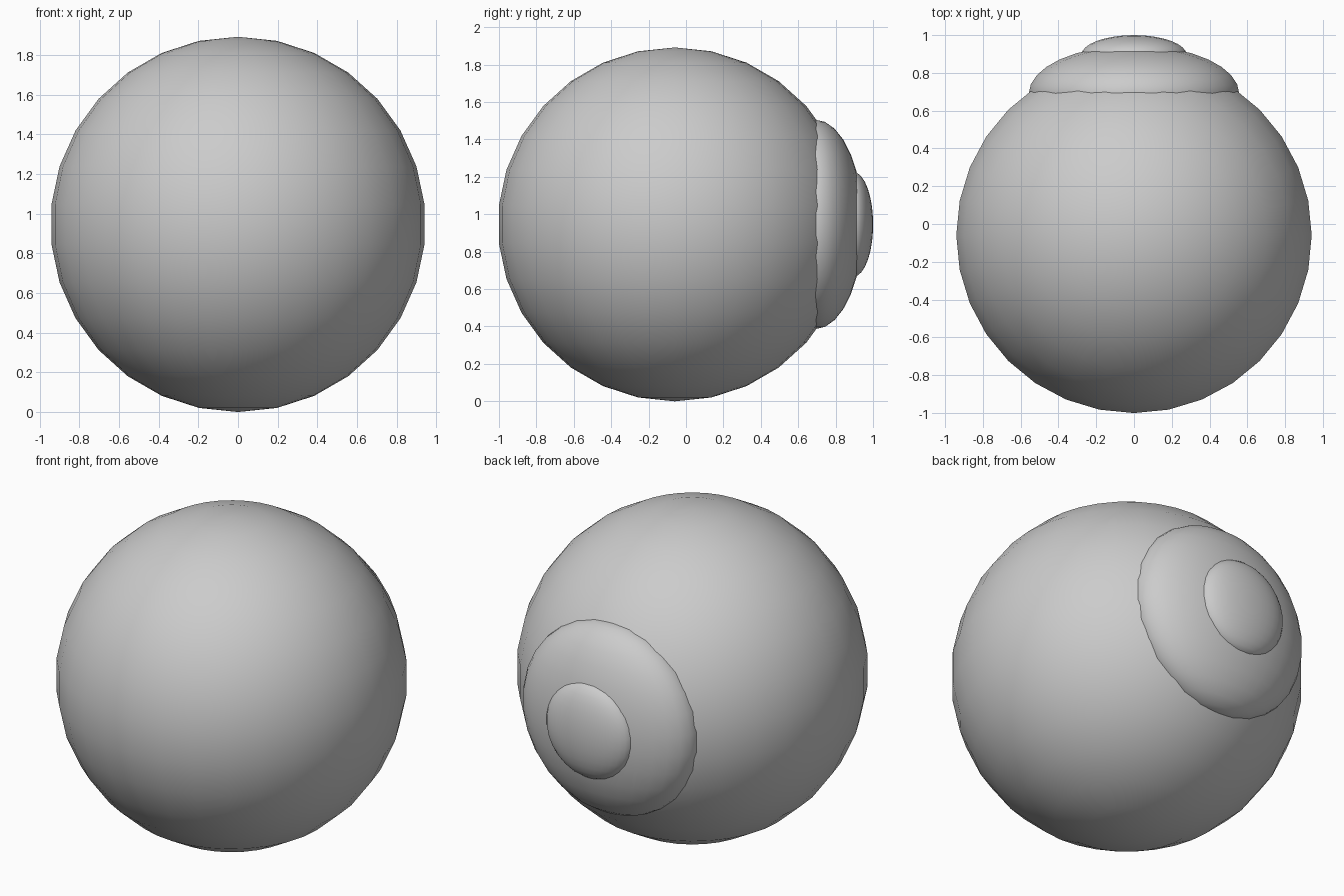
import bpy

if "Cube" in bpy.data.objects:
    bpy.data.objects.remove(bpy.data.objects["Cube"])


def ball(name, y, radius, depth):
    """Smooth sphere, squashed along y to the given half depth."""
    bpy.ops.mesh.primitive_uv_sphere_add(segments=32, ring_count=15, radius=1,
                                         location=(0, y, 0.946))
    ob = bpy.context.object
    ob.name = name
    ob.scale = (radius, depth, radius)
    bpy.ops.object.transform_apply(location=False, rotation=False, scale=True)
    bpy.ops.object.shade_smooth()
    return ob


# Large round eyeball
ball("eyeball", -0.06, 0.946, 0.946)
# Flattened iris bulging from the back
ball("iris", 0.69, 0.56, 0.257)
# Small flattened pupil on the iris
ball("pupil", 0.895, 0.28, 0.1055)
